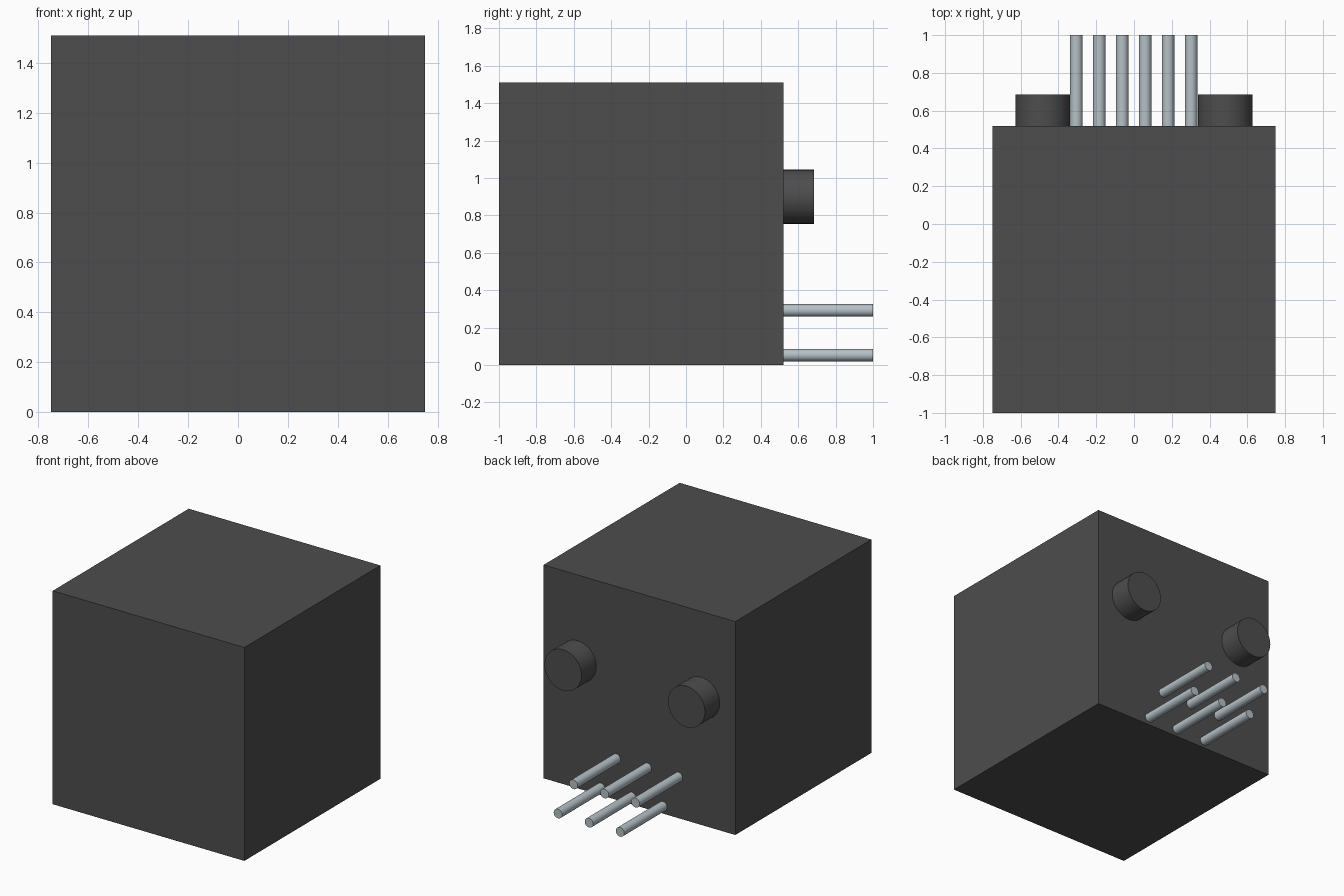
import bpy
import math

if "Cube" in bpy.data.objects:
    bpy.data.objects.remove(bpy.data.objects["Cube"], do_unlink=True)


def make_material(name, color):
    mat = bpy.data.materials.new(name)
    mat.use_nodes = True
    mat.diffuse_color = color
    node = next(n for n in mat.node_tree.nodes if n.type == 'BSDF_PRINCIPLED')
    node.inputs["Base Color"].default_value = color
    return mat


dark_plastic = make_material("dark_grey_plastic", (0.075, 0.075, 0.075, 1))
pin_metal = make_material("pale_blue_grey_metal", (0.46, 0.53, 0.57, 1))

BACK_Y = 0.52    # rear face of the housing
EMBED = 0.02     # how far rear parts sink into the housing


def rear_cylinder(name, x, z, radius, end_y, mat):
    """Cylinder standing out of the rear face along +y."""
    start_y = BACK_Y - EMBED
    bpy.ops.mesh.primitive_cylinder_add(
        vertices=32, radius=radius, depth=end_y - start_y,
        location=(x, (start_y + end_y) / 2, z), rotation=(math.pi / 2, 0, 0))
    obj = bpy.context.object
    obj.name = name
    obj.data.materials.append(mat)
    bpy.ops.object.shade_smooth_by_angle(angle=math.radians(40))


# Housing block
bpy.ops.mesh.primitive_cube_add(size=1, location=(0, (BACK_Y - 1) / 2, 0.755))
housing = bpy.context.object
housing.name = "housing"
housing.scale = (1.5, BACK_Y + 1, 1.51)
bpy.ops.object.transform_apply(location=False, rotation=False, scale=True)
housing.data.materials.append(dark_plastic)

# Two locating pegs
for side, x in (("left", 0.483), ("right", -0.483)):
    rear_cylinder(f"{side}_peg", x, 0.90, 0.145, 0.685, dark_plastic)

# Six contact pins in two staggered rows
for i in range(6):
    row, z = (("upper", 0.292) if i % 2 == 0 else ("lower", 0.053))
    rear_cylinder(f"{row}_pin_{i // 2 + 1}", -0.305 + i * 0.1215, z,
                  0.033, 1.0, pin_metal)
